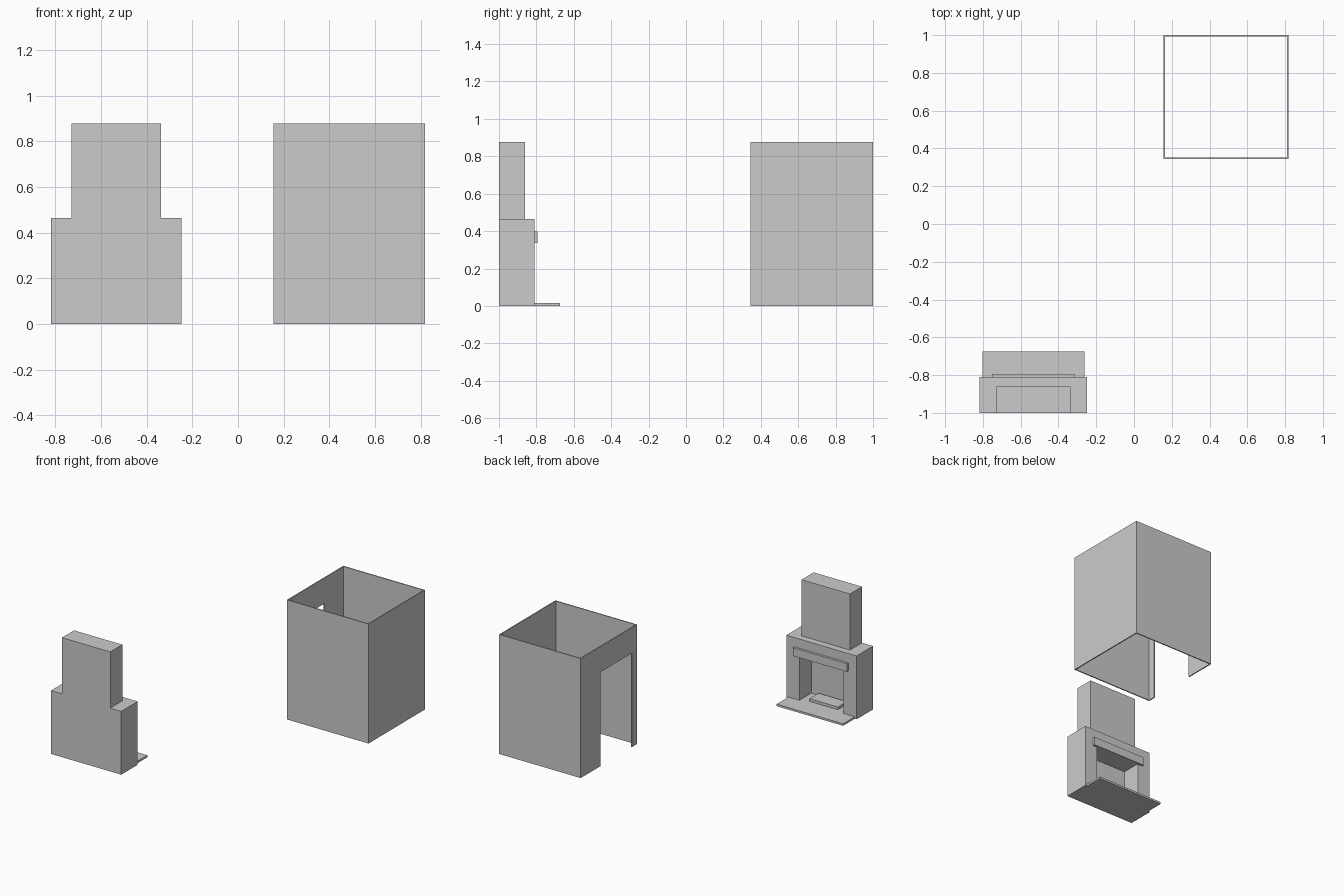
import bpy
import bmesh

if "Cube" in bpy.data.objects:
    bpy.data.objects.remove(bpy.data.objects["Cube"])


def box(name, x, y, z):
    """Axis-aligned box from (min, max) pairs."""
    bm = bmesh.new()
    bmesh.ops.create_cube(bm, size=1)
    for v in bm.verts:
        v.co = [(lo + hi) / 2 + c * (hi - lo) for c, (lo, hi) in zip(v.co, (x, y, z))]
    mesh = bpy.data.meshes.new(name)
    bm.to_mesh(mesh)
    bm.free()
    obj = bpy.data.objects.new(name, mesh)
    bpy.context.collection.objects.link(obj)
    return obj


def cut(obj, x, y, z):
    """Subtract a box from an object."""
    cutter = box("cutter", x, y, z)
    cutter.hide_render = True
    mod = obj.modifiers.new("cut", "BOOLEAN")
    mod.operation = "DIFFERENCE"
    mod.solver = "EXACT"
    mod.object = cutter
    bpy.context.view_layer.objects.active = obj
    bpy.ops.object.modifier_apply(modifier=mod.name)
    bpy.data.objects.remove(cutter)


def centred(width, cx=-0.533):
    return (cx - width / 2, cx + width / 2)


# Room shell: thin walls, open top and bottom, doorway on the left
T = 0.008
X, Y, H = (0.155, 0.818), (0.345, 1.0), 0.877
walls = box("room_walls", X, Y, (0, H))
cut(walls, (X[0] + T, X[1] - T), (Y[0] + T, Y[1] - T), (-0.1, H + 0.1))
cut(walls, (X[0] - 0.05, X[0] + 0.05), (0.405, 0.772), (-0.1, 0.69))

# Fireplace body with firebox recess
body = box("fireplace_body", centred(0.57), (-1.0, -0.81), (0, 0.465))
cut(body, centred(0.36), (-0.95, -0.7), (0.015, 0.34))

# Chimney, mantel, hearth and grate
box("chimney_breast", centred(0.392), (-1.0, -0.86), (0.465, H))
box("mantel", centred(0.437), (-0.81, -0.793), (0.337, 0.397))
box("hearth", centred(0.54), (-0.81, -0.675), (0, 0.015))
box("fire_grate", centred(0.23), (-0.94, -0.836), (0.015, 0.035))
